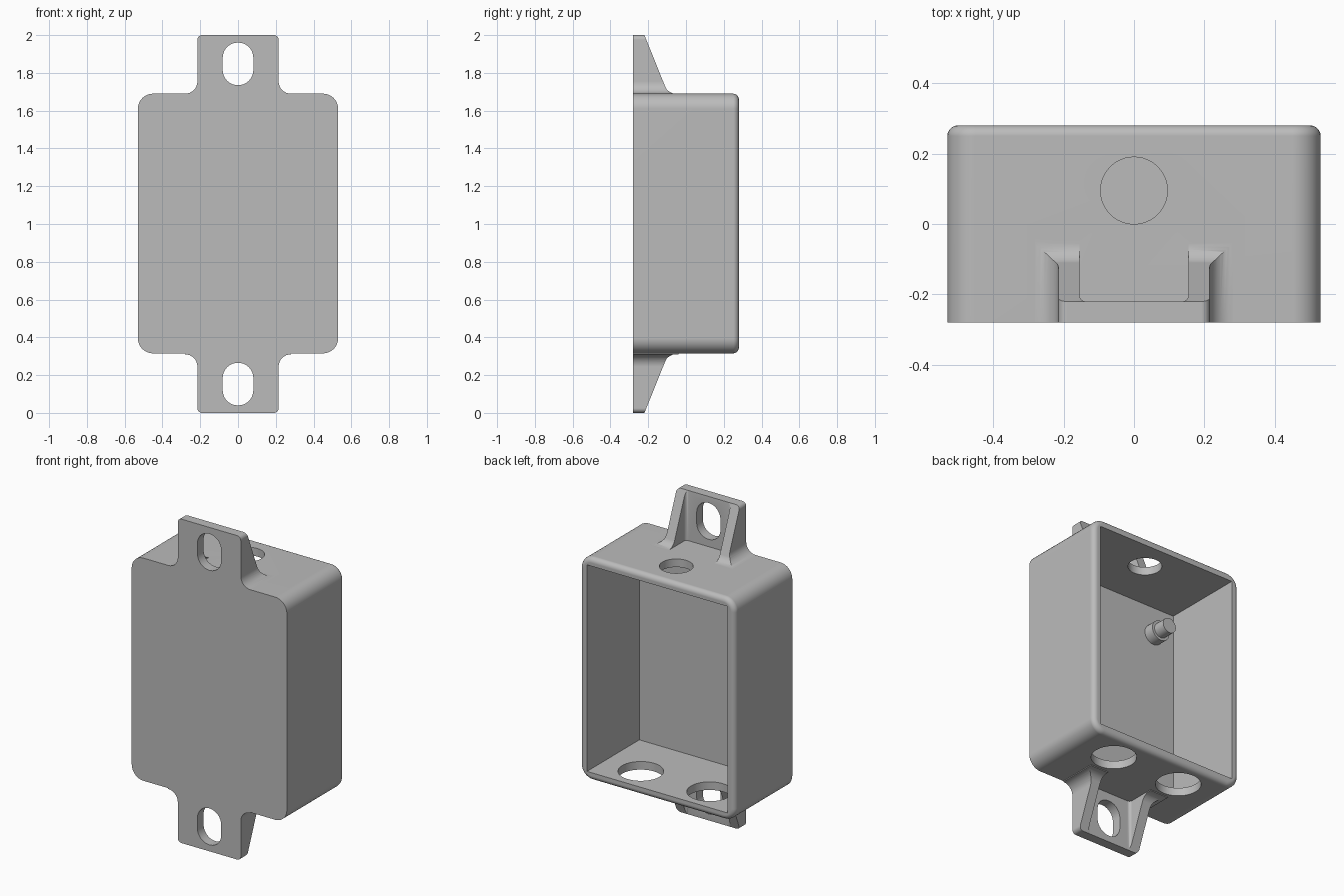
import bpy, bmesh, math
from mathutils import Vector, Matrix

cube = bpy.data.objects.get("Cube")
if cube:
    bpy.data.objects.remove(cube, do_unlink=True)

grey = bpy.data.materials.new("plain_grey")
grey.use_nodes = True
grey.diffuse_color = (0.5, 0.5, 0.5, 1)
grey.node_tree.nodes["Principled BSDF"].inputs["Base Color"].default_value = (0.5, 0.5, 0.5, 1)

FRONT, BACK = -0.28, 0.28
HALF_W, LOW, HIGH, WALL = 0.53, 0.315, 1.69, 0.05


def rounded(corners, steps=8):
    """Outline from (a, b, radius) corners, each replaced by a tangent arc."""
    out = []
    for i, (a, b, r) in enumerate(corners):
        p = Vector((a, b))
        if r == 0:
            out.append(p)
            continue
        u = (Vector(corners[i - 1][:2]) - p).normalized()
        v = (Vector(corners[(i + 1) % len(corners)][:2]) - p).normalized()
        half = u.angle(v) / 2
        centre = p + (u + v).normalized() * r / math.sin(half)
        start = p + u * r / math.tan(half) - centre
        end = p + v * r / math.tan(half) - centre
        sweep = math.atan2(start.x * end.y - start.y * end.x, start.dot(end))
        out += [centre + Matrix.Rotation(sweep * k / steps, 2) @ start for k in range(steps + 1)]
    return out


def rect(a0, b0, a1, b1, r=0):
    return [(a0, b0, r), (a1, b0, r), (a1, b1, r), (a0, b1, r)]


def circle(a, b, r, n=48):
    return [Vector((a + r * math.cos(math.tau * k / n), b + r * math.sin(math.tau * k / n)))
            for k in range(n)]


def prism(name, outline, axis, lo, hi, back_bevel=0):
    """Extrude a 2D outline along an axis."""
    place = {"x": lambda p, t: (t, p.x, p.y),
             "y": lambda p, t: (p.x, t, p.y),
             "z": lambda p, t: (p.x, p.y, t)}[axis]
    bm = bmesh.new()
    rings = [[bm.verts.new(place(p, t)) for p in outline] for t in (lo, hi)]
    bm.faces.new(rings[0])
    cap = bm.faces.new(rings[1])
    n = len(outline)
    for i in range(n):
        j = (i + 1) % n
        bm.faces.new((rings[0][i], rings[0][j], rings[1][j], rings[1][i]))
    bmesh.ops.recalc_face_normals(bm, faces=bm.faces)
    if back_bevel:
        bmesh.ops.bevel(bm, geom=list(cap.edges), offset=back_bevel, segments=5,
                        profile=0.5, affect="EDGES")
    mesh = bpy.data.meshes.new(name)
    bm.to_mesh(mesh)
    bm.free()
    mesh.materials.append(grey)
    obj = bpy.data.objects.new(name, mesh)
    bpy.context.collection.objects.link(obj)
    return obj


def combine(target, tool, operation):
    """Apply a boolean and discard the tool."""
    mod = target.modifiers.new("combine", "BOOLEAN")
    mod.operation, mod.solver, mod.object = operation, "EXACT", tool
    bpy.context.view_layer.objects.active = target
    bpy.ops.object.modifier_apply(modifier=mod.name)
    bpy.data.objects.remove(tool, do_unlink=True)


def make_ear():
    """Upper mounting ear: flared plate, sloped ribs, pocket and slot."""
    w, flare, root = 0.215, 0.281, HIGH - 0.03
    side = [(flare, root, 0), (flare, HIGH, 0), (w, HIGH, 0.065), (w, 2.0, 0.025)]
    ear = prism("ear", rounded(side + [(-a, b, r) for a, b, r in reversed(side)]),
                "y", FRONT, 0)
    slope = [(FRONT - 0.1, root - 0.1, 0), (-0.04, root - 0.1, 0), (-0.04, HIGH, 0),
             (-0.095, HIGH, 0.06), (-0.22, 2.0, 0), (-0.22, 2.1, 0), (FRONT - 0.1, 2.1, 0)]
    combine(ear, prism("slope", rounded(slope), "x", -0.5, 0.5), "INTERSECT")
    pocket = rect(-0.155, -0.22, 0.155, 0.1, 0.018)
    combine(ear, prism("pocket", rounded(pocket, 4), "z", HIGH - 0.005, 2.2), "DIFFERENCE")
    slot = rect(-0.081, 1.735, 0.081, 1.96, 0.08)
    combine(ear, prism("slot", rounded(slot, 12), "y", -0.5, 0.5), "DIFFERENCE")
    return ear


# Housing with rounded corners and rim
housing = prism("housing", rounded(rect(-HALF_W, LOW, HALF_W, HIGH, 0.08)),
                "y", FRONT, BACK, back_bevel=0.03)

# Mounting ears, the lower one turned upside down
upper, lower = make_ear(), make_ear()
lower.data.transform(Matrix.Translation((0, 0, 2)) @ Matrix.Rotation(math.pi, 4, "Y"))
for ear in (upper, lower):
    combine(housing, ear, "UNION")

# Cavity open to the back
cavity = rounded(rect(WALL - HALF_W, LOW + WALL, HALF_W - WALL, HIGH - WALL))
combine(housing, prism("cavity", cavity, "y", FRONT + WALL, 0.5), "DIFFERENCE")

# Cable holes: one above, two below
for x, y, r, z in ((0, 0.095, 0.095, HIGH), (-0.235, 0.105, 0.128, LOW), (0.235, 0.105, 0.128, LOW)):
    combine(housing, prism("hole", circle(x, y, r), "z", z - 0.1, z + 0.1), "DIFFERENCE")

# Stepped peg on the inner face
peg_collar = prism("peg_collar", circle(-0.335, 1.465, 0.062, 32), "y", FRONT + 0.03, -0.165)
peg_pin = prism("peg_pin", circle(-0.335, 1.465, 0.046, 32), "y", -0.2, -0.09)

# Smooth curved surfaces, crisp edges
for obj in (housing, peg_collar, peg_pin):
    bpy.ops.object.select_all(action="DESELECT")
    obj.select_set(True)
    bpy.context.view_layer.objects.active = obj
    bpy.ops.object.shade_smooth_by_angle(angle=math.radians(30))
    normals = obj.modifiers.new("normals", "WEIGHTED_NORMAL")
    normals.keep_sharp = True
